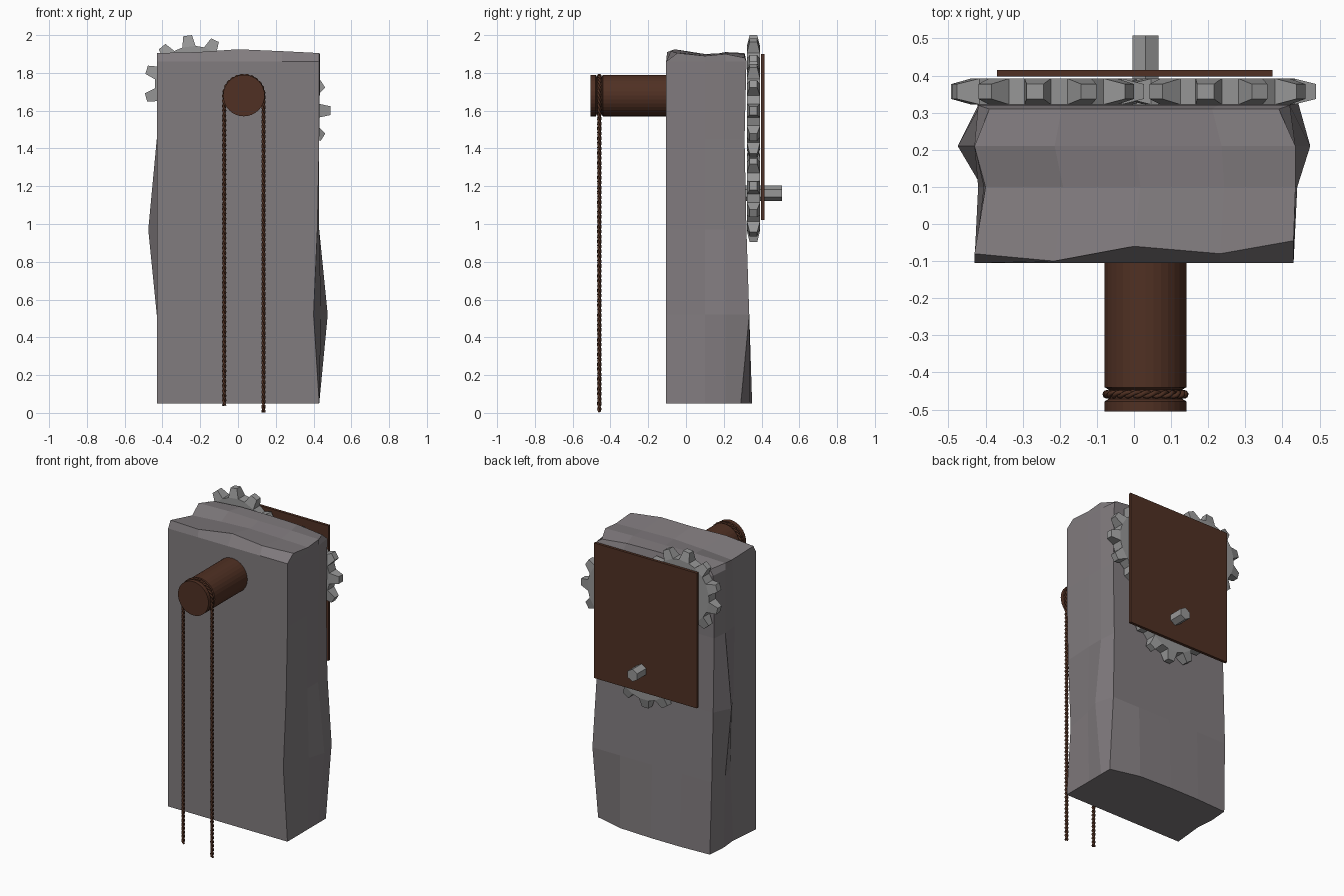
import bpy, bmesh, math
from mathutils import Vector, Matrix

cube = bpy.data.objects.get("Cube")
if cube:
    bpy.data.objects.remove(cube, do_unlink=True)


def material(name, rgb):
    m = bpy.data.materials.new(name)
    m.use_nodes = True
    m.diffuse_color = (*rgb, 1)
    bsdf = m.node_tree.nodes["Principled BSDF"]
    bsdf.inputs["Base Color"].default_value = (*rgb, 1)
    bsdf.inputs["Roughness"].default_value = 0.8
    return m


stone = material("stone grey", (0.22, 0.20, 0.21))
iron = material("iron grey", (0.31, 0.31, 0.31))
wood = material("dark wood", (0.08, 0.030, 0.017))
fibre = material("rope brown", (0.075, 0.028, 0.015))


def finish(name, bm, mat):
    bmesh.ops.recalc_face_normals(bm, faces=bm.faces[:])
    me = bpy.data.meshes.new(name)
    bm.to_mesh(me)
    bm.free()
    me.materials.append(mat)
    ob = bpy.data.objects.new(name, me)
    bpy.context.collection.objects.link(ob)
    return ob


def lathe_y(name, profile, x, z, sides, mat, turn=0.0):
    """Closed turned part along y from (y, radius) pairs."""
    bm = bmesh.new()
    rings = []
    for y, r in profile:
        angles = [turn + 2 * math.pi * i / sides for i in range(sides)]
        rings.append([bm.verts.new((x + r * math.cos(a), y, z + r * math.sin(a)))
                      for a in angles])
    for a, b in zip(rings, rings[1:]):
        for i in range(sides):
            j = (i + 1) % sides
            bm.faces.new((a[i], a[j], b[j], b[i]))
    bm.faces.new(rings[0])
    bm.faces.new(rings[-1])
    return finish(name, bm, mat)


# Rough stone block: a coarse box grid with uneven sides
XF = (0, 0.25, 0.5, 0.77, 1)
YS = (-0.105, 0.1, 0.21)
ZS = (0.05, 0.52, 0.97, 1.45, 1.86)
LEFT = ((-.43, -.41, -.42, -.41), (-.43, -.39, -.43, -.42), (-.43, -.41, -.475, -.42),
        (-.43, -.42, -.43, -.42), (-.43, -.405, -.43, -.42), (-.43, -.40, -.43, -.39))
RIGHT = ((.43, .43, .43, .43), (.40, .44, .475, .44), (.42, .43, .43, .42),
         (.43, .43, .43, .42), (.43, .435, .435, .42), (.43, .435, .435, .39))
BACK = (0.34, 0.335, 0.32, 0.31, 0.32, 0.31)
TOP_FRONT_Y = (-0.08, -0.10, -0.06, -0.08, -0.045)
TOP_Z = ((1.905, 1.91, 1.925, 1.915, 1.905), (1.875, 1.89, 1.90, 1.895, 1.89),
         (1.905, 1.91, 1.905, 1.905, 1.90), (1.89, 1.905, 1.905, 1.90, 1.88))


def block_point(i, j, k):
    x = LEFT[k][j] + (RIGHT[k][j] - LEFT[k][j]) * XF[i]
    y = YS[j] if j < 3 else BACK[k]
    if k == 0 and j == 3:
        y += (0, 0.01, 0.01, 0, -0.05)[i]
    if k == 5 and j == 0:
        y = TOP_FRONT_Y[i]
    return x, y, ZS[k] if k < 5 else TOP_Z[j][i]


bm = bmesh.new()
cache = {}


def vert(*key):
    if key not in cache:
        cache[key] = bm.verts.new(block_point(*key))
    return cache[key]


size = (4, 3, 5)
for axis in range(3):
    u, v = [a for a in range(3) if a != axis]
    for end in (0, size[axis]):
        for p in range(size[u]):
            for q in range(size[v]):
                quad = []
                for dp, dq in ((0, 0), (1, 0), (1, 1), (0, 1)):
                    key = [0, 0, 0]
                    key[axis], key[u], key[v] = end, p + dp, q + dq
                    quad.append(vert(*key))
                bm.faces.new(quad)
finish("stone_block", bm, stone)


# Gears with tapered teeth
def gear(name, x, z, first, teeth=11, root=0.205, tip=0.262):
    bm = bmesh.new()
    mid, half, tip_half = 0.357, 0.035, 0.02

    def corner(r, a, side, depth):
        return bm.verts.new((x + r * math.cos(a), mid + side * depth, z + r * math.sin(a)))

    rows = []
    for t in range(teeth):
        c = math.radians(first) + 2 * math.pi * t / teeth
        w, n = math.radians(10), math.radians(5)
        rows.append([[corner(root, c - w, s, half), corner(tip, c - n, s, tip_half),
                      corner(tip, c + n, s, tip_half), corner(root, c + w, s, half)]
                     for s in (-1, 1)])
    for s in (0, 1):
        bm.faces.new([v for r in rows for v in (r[s][0], r[s][3])])
    for t, (f, b) in enumerate(rows):
        bm.faces.new(f)
        bm.faces.new(b)
        for i in range(3):
            bm.faces.new((f[i], f[i + 1], b[i + 1], b[i]))
        nf, nb = rows[(t + 1) % teeth]
        bm.faces.new((f[3], nf[0], nb[0], b[3]))
    return finish(name, bm, iron)


gear("upper_gear", -0.235, 1.738, 97)
gear("middle_gear", 0.23, 1.60, 0)
gear("lower_gear", 0.03, 1.165, 270)

# Back cover plate and hexagonal axle
bm = bmesh.new()
bmesh.ops.create_cube(bm, size=1, matrix=Matrix.Translation((0.002, 0.406, 1.46))
                      @ Matrix.Diagonal((0.742, 0.018, 0.88, 1)))
finish("cover_plate", bm, wood)
lathe_y("hex_axle", [(0.3, 0.04), (0.508, 0.04)], 0.031, 1.163, 6, iron, math.pi / 2)

# Drum with a rope groove
DX, DZ, R = 0.031, 1.68, 0.11
lathe_y("drum", [(-0.505, R), (-0.478, R), (-0.472, 0.1), (-0.446, 0.1),
                 (-0.44, R), (0.0, R)], DX, DZ, 32, wood)

# Twisted rope: up one side, over the drum and down the other
ROPE_R, ROPE_Y, START, END = 0.104, -0.459, 0.04, 0.005
rise, arc = DZ - START, math.pi * ROPE_R
total = rise + arc + DZ - END


def rope_frame(s):
    """Centre and outward direction at distance s along the rope."""
    a = math.pi - min(max((s - rise) / ROPE_R, 0), math.pi)
    out = Vector((math.cos(a), 0, math.sin(a)))
    c = Vector((DX, ROPE_Y, DZ)) + out * ROPE_R
    c.z -= max(rise - s, 0) + max(s - rise - arc, 0)
    return c, out


curve = bpy.data.curves.new("rope", "CURVE")
curve.dimensions = "3D"
curve.bevel_depth = 0.0063
curve.bevel_resolution = 1
curve.use_fill_caps = True
curve.materials.append(fibre)
steps = 560
for strand in range(2):
    spline = curve.splines.new("POLY")
    spline.points.add(steps)
    for i, p in enumerate(spline.points):
        s = total * i / steps
        c, out = rope_frame(s)
        a = strand * math.pi + 2 * math.pi * s / 0.052
        c += (out * math.cos(a) + Vector((0, 1, 0)) * math.sin(a)) * 0.0055
        p.co = (*c, 1)
rope = bpy.data.objects.new("rope", curve)
bpy.context.collection.objects.link(rope)
